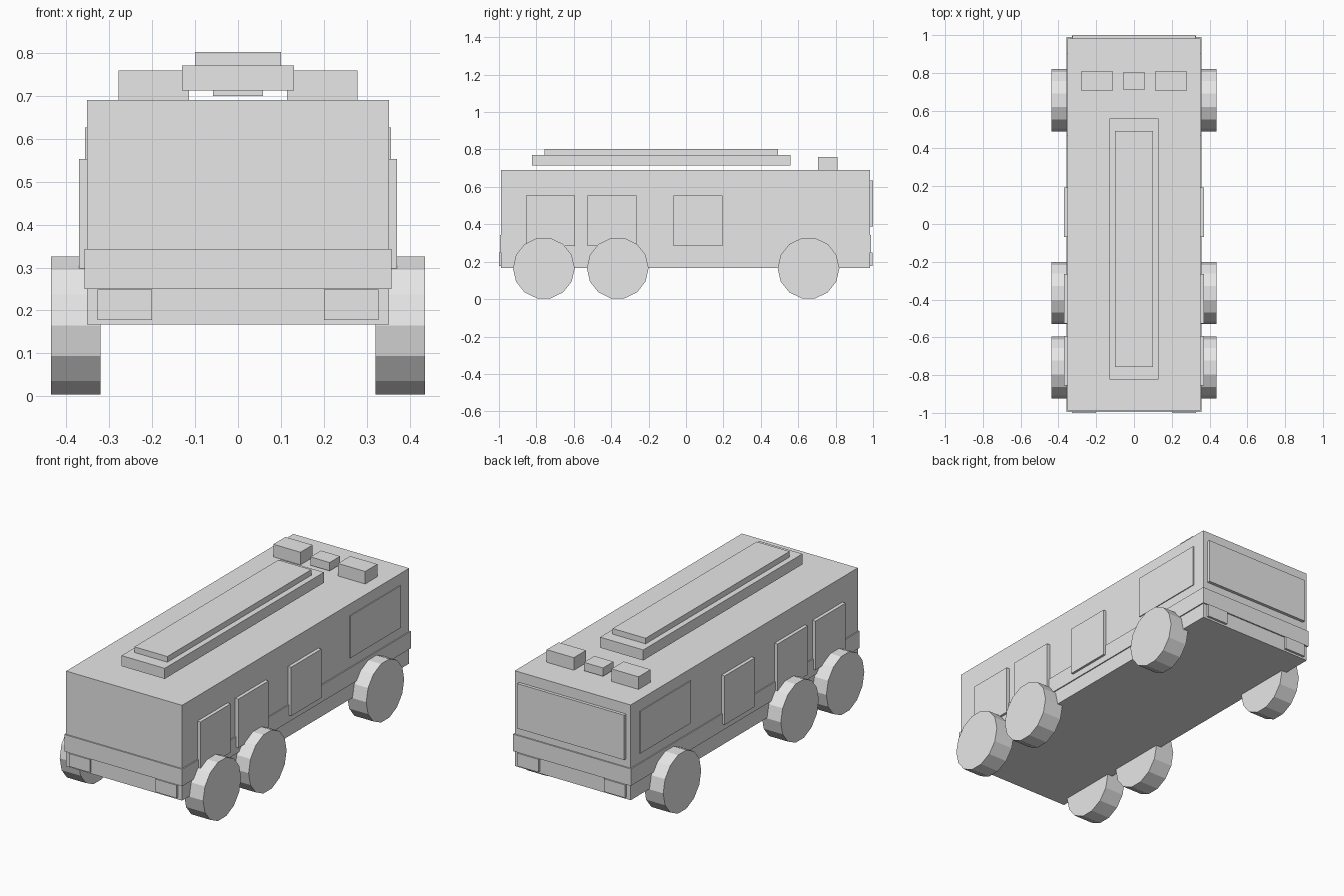
import bpy
import math

cube = bpy.data.objects.get("Cube")
if cube:
    bpy.data.objects.remove(cube, do_unlink=True)

grey = bpy.data.materials.new("light_grey")
grey.use_nodes = True
grey.diffuse_color = (0.8, 0.8, 0.8, 1)
grey.node_tree.nodes["Principled BSDF"].inputs["Base Color"].default_value = (0.8, 0.8, 0.8, 1)


def box(name, x, y, z):
    """Box between the given (low, high) limits on each axis."""
    limits = (x, y, z)
    bpy.ops.mesh.primitive_cube_add(size=1, location=[(a + b) / 2 for a, b in limits])
    obj = bpy.context.object
    obj.name = name
    obj.scale = [b - a for a, b in limits]
    bpy.ops.object.transform_apply(location=False, rotation=False, scale=True)
    obj.data.materials.append(grey)
    return obj


def box_pair(name, x, y, z):
    """Matching boxes on the left (+x) and right (-x) sides."""
    box("left_" + name, x, y, z)
    box("right_" + name, (-x[1], -x[0]), y, z)


def wheel(name, x, y):
    radius = 0.165
    bpy.ops.mesh.primitive_cylinder_add(vertices=14, radius=radius, depth=0.115,
                                        location=(x, y, radius),
                                        rotation=(0, math.pi / 2, 0))
    obj = bpy.context.object
    obj.name = name
    obj.data.materials.append(grey)


# Body and the belt around it
box("body", (-0.352, 0.352), (-0.988, 0.983), (0.167, 0.69))
box("belt", (-0.358, 0.358), (-0.995, 0.99), (0.25, 0.343))

# Windows
box("windscreen", (-0.325, 0.325), (0.97, 1.0), (0.387, 0.633))
box_pair("cab_window", (0.34, 0.357), (0.465, 0.905), (0.395, 0.627))

# Side lockers
for i, y in enumerate((-0.724, -0.396, 0.063)):
    box_pair(f"locker_{i + 1}", (0.34, 0.371), (y - 0.131, y + 0.131), (0.285, 0.553))

# Lamps at both ends
box_pair("front_lamp", (0.2, 0.327), (-1.0, -0.97), (0.178, 0.249))
box_pair("rear_lamp", (0.2, 0.327), (0.97, 0.996), (0.178, 0.249))

# Raised ladder on the roof
box("ladder_base", (-0.131, 0.131), (-0.823, 0.558), (0.713, 0.771))
box("ladder_top", (-0.1, 0.1), (-0.756, 0.493), (0.771, 0.802))

# Roof beacons
box_pair("beacon", (0.114, 0.279), (0.705, 0.81), (0.69, 0.759))
box("centre_beacon", (-0.058, 0.058), (0.712, 0.803), (0.7, 0.746))

# Wheels
for i, y in enumerate((-0.76, -0.365, 0.655)):
    for side, x in (("left", 0.378), ("right", -0.378)):
        wheel(f"{side}_wheel_{i + 1}", x, y)
